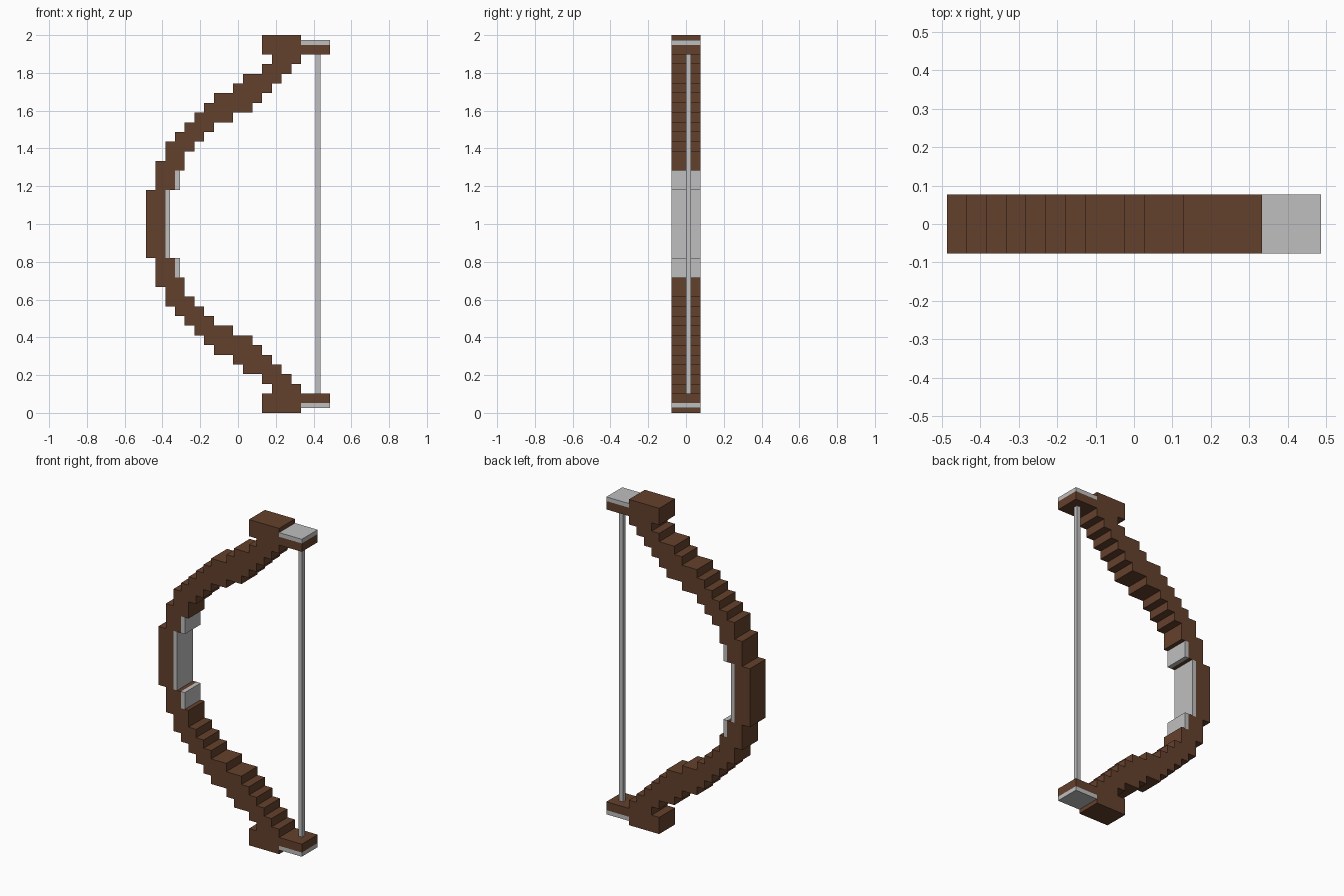
import bpy, bmesh

cube = bpy.data.objects.get("Cube")
if cube:
    bpy.data.objects.remove(cube, do_unlink=True)

U = 2 / 39          # size of one step
COLS, ROWS = 19, 39  # steps across and up
HALF_DEPTH = 1.5 * U


def make_material(name, rgb):
    mat = bpy.data.materials.new(name)
    mat.use_nodes = True
    mat.diffuse_color = (*rgb, 1)
    mat.node_tree.nodes["Principled BSDF"].inputs["Base Color"].default_value = (*rgb, 1)
    return mat


brown = make_material("brown wood", (0.127, 0.052, 0.025))
grey = make_material("light grey", (0.52, 0.52, 0.52))


def extrude_profile(name, points, mat, y0=-HALF_DEPTH, y1=HALF_DEPTH):
    """Extrude an outline given in steps (column, row) from y0 to y1."""
    bm = bmesh.new()
    verts = [bm.verts.new(((c - COLS / 2) * U, y0, r * U)) for c, r in points]
    face = bm.faces.new(verts)
    new = bmesh.ops.extrude_face_region(bm, geom=[face])["geom"]
    moved = [v for v in new if isinstance(v, bmesh.types.BMVert)]
    bmesh.ops.translate(bm, verts=moved, vec=(0, y1 - y0, 0))
    bmesh.ops.recalc_face_normals(bm, faces=bm.faces)
    mesh = bpy.data.meshes.new(name)
    bm.to_mesh(mesh)
    bm.free()
    mesh.materials.append(mat)
    obj = bpy.data.objects.new(name, mesh)
    bpy.context.collection.objects.link(obj)
    return obj


def box(name, c0, c1, r0, r1, mat, **depth):
    return extrude_profile(name, [(c0, r0), (c1, r0), (c1, r1), (c0, r1)], mat, **depth)


# Stepped upper limb: (bottom row, top row, outer column, inner column)
limb = [(23, 25, 1, 3), (25, 26, 1, 4), (26, 27, 2, 4), (27, 28, 2, 5),
        (28, 29, 3, 6), (29, 30, 4, 7), (30, 31, 5, 9), (31, 32, 6, 11),
        (32, 33, 7, 12), (33, 34, 9, 13), (34, 35, 10, 14), (35, 36, 12, 15),
        (36, 37, 13, 16), (37, 39, 12, 16)]

# Whole bow: lower limb mirrored, grip, upper limb
lower = [(ROWS - b, ROWS - a, c0, c1) for a, b, c0, c1 in reversed(limb)]
steps = lower + [(16, 23, 0, 2)] + limb
outer = [(c0, r) for a, b, c0, c1 in steps for r in (a, b)]
inner = [(c1, r) for a, b, c0, c1 in reversed(steps) for r in (b, a)]
outline = list(dict.fromkeys(outer + inner))
extrude_profile("bow_body", outline, brown)

# Grey grip pad
box("grip_pad", 2, 2.5, 16, 23, grey)

# Tips, tip plates and small pads, above and below
for side in ("upper", "lower"):
    def rows(a, b):
        return (a, b) if side == "upper" else (ROWS - b, ROWS - a)
    box(side + "_tip", 16, 19, *rows(37, 38), brown)
    box(side + "_tip_plate", 16, 19, *rows(38, 38.5), grey)
    box(side + "_limb_pad", 3, 3.5, *rows(23, 25), grey)

# String
box("bow_string", 17.5, 18, 2, 37, grey, y0=0, y1=0.5 * U)
